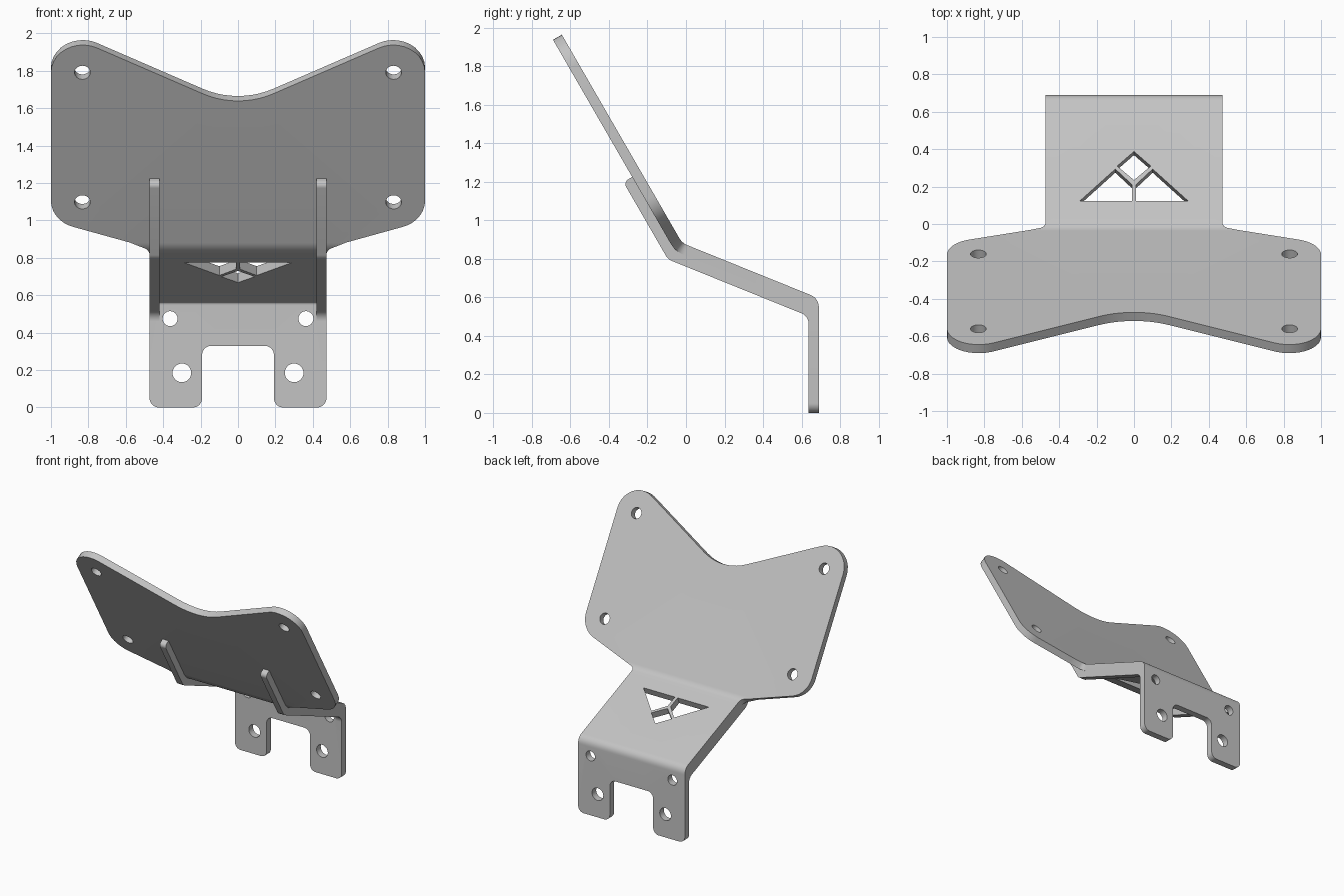
import bpy, bmesh
from math import sin, cos, tan, pi, radians
from mathutils import Vector

if "Cube" in bpy.data.objects:
    bpy.data.objects.remove(bpy.data.objects["Cube"])

grey = bpy.data.materials.new("light grey metal")
grey.use_nodes = True
grey.diffuse_color = (0.55, 0.55, 0.55, 1)
grey.node_tree.nodes["Principled BSDF"].inputs["Base Color"].default_value = grey.diffuse_color

THICK = 0.053
HALF = 0.473                                   # half width of the neck
TILT = radians(22)                             # slope of the middle section
A, B = Vector((-0.02, 0.882)), Vector((0.69, 0.595))   # bend corners (y, z)
LENGTH = (B - A).length
FOOT = -LENGTH - B.y                           # unrolled position of the bottom edge
D_UP = Vector((0.5, -sin(pi / 3)))
D_MID = (B - A).normalized()
D_DOWN = Vector((0, -1))


def rounded(points, steps=10):
    """Polygon from (a, b, radius) corners."""
    out = []
    for i, (x, y, r) in enumerate(points):
        p = Vector((x, y))
        if r == 0:
            out.append(p)
            continue
        a = (Vector(points[i - 1][:2]) - p).normalized()
        b = (Vector(points[(i + 1) % len(points)][:2]) - p).normalized()
        ang = a.angle(b)
        c = p + (a + b).normalized() * r / sin(ang / 2)
        v0, v1 = p + a * r / tan(ang / 2) - c, p + b * r / tan(ang / 2) - c
        turn = pi - ang
        for k in range(steps + 1):
            f = k / steps
            out.append(c + (v0 * sin((1 - f) * turn) + v1 * sin(f * turn)) / sin(turn))
    return out


def circle(x, y, r, n=32):
    return [Vector((x + r * cos(2 * pi * k / n), y + r * sin(2 * pi * k / n))) for k in range(n)]


def slab(name, loops, place, cuts=()):
    """Fill an outline with holes, cut it at the bend lines, thicken and place it."""
    bm = bmesh.new()
    for loop in loops:
        vs = [bm.verts.new((p.x, p.y, 0)) for p in loop]
        for i, v in enumerate(vs):
            bm.edges.new((vs[i - 1], v))
    bmesh.ops.triangle_fill(bm, edges=bm.edges[:], use_beauty=True, use_dissolve=False)
    for c in cuts:
        bmesh.ops.bisect_plane(bm, geom=bm.verts[:] + bm.edges[:] + bm.faces[:],
                               dist=1e-5, plane_co=(0, c, 0), plane_no=(0, 1, 0))
    ext = bmesh.ops.extrude_face_region(bm, geom=bm.faces[:])["geom"]
    for v in ext:
        if isinstance(v, bmesh.types.BMVert):
            v.co.z = -THICK
    for v in bm.verts:
        v.co = place(*v.co)
    bmesh.ops.recalc_face_normals(bm, faces=bm.faces[:])
    mesh = bpy.data.meshes.new(name)
    bm.to_mesh(mesh)
    bm.free()
    mesh.materials.append(grey)
    obj = bpy.data.objects.new(name, mesh)
    bpy.context.collection.objects.link(obj)
    bpy.ops.object.select_all(action="DESELECT")
    obj.select_set(True)
    bpy.context.view_layer.objects.active = obj
    bpy.ops.object.shade_smooth_by_angle(angle=radians(30))
    return obj


BENDS = ((0, A, D_UP, D_MID, 0.03), (LENGTH, B, D_MID, D_DOWN, 0.05))


def fold(x, s, t):
    """Bend the flat sheet: s runs up the sheet, t is depth from the upper skin."""
    u = -s
    at, corner, d0, d1, soft = BENDS[0] if u < LENGTH / 2 else BENDS[1]
    u -= at
    if abs(u) < soft:
        w = (u + soft) / (2 * soft)
        p = corner - d0 * soft * (1 - w) ** 2 + d1 * soft * w ** 2
        d = (d0 * (1 - w) + d1 * w).normalized()
    else:
        d = d0 if u < 0 else d1
        p = corner + d * u
    p = p + Vector((-d.y, d.x)) * t
    return Vector((x, p.x, p.y))


# Bent sheet: wings, neck and forked foot as one unrolled outline
half = [(1, 1.355, 0.17), (1, 0.165, 0.17), (HALF, -0.003, 0.04),
        (HALF, FOOT, 0.05), (0.192, FOOT, 0.05), (0.192, FOOT + 0.33, 0.05)]
outline = rounded([(0, 0.855, 0.42)] + half + [(-x, s, r) for x, s, r in reversed(half)])

# Bolt holes and the triangular window, mirrored left and right
loops = [outline]
for side in (-1, 1):
    for x, s, r in ((0.832, 0.28, 0.042), (0.832, 1.08, 0.042),
                    (0.363, FOOT + 0.475, 0.04), (0.3, FOOT + 0.185, 0.05)):
        loops.append(circle(side * x, s, r))
    loops.append([Vector((side * x, -(y - A.x) / cos(TILT))) for x, y in
                  ((0.29, 0.123), (0.1, 0.294), (0.012, 0.212), (0.012, 0.123))])
loops.append([Vector((x, -(y - A.x) / cos(TILT))) for x, y in
              ((0, 0.388), (0.09, 0.31), (0, 0.235), (-0.09, 0.31))])

cuts = [-at + soft * (k / 5 - 1) for at, _, _, _, soft in BENDS for k in range(11)]
slab("bent_bracket_plate", loops, fold, cuts)


# Stiffening ribs under both edges of the neck
def below(corner, d0, d1, depth):
    """Corner of the sheet profile moved down by depth."""
    n0, n1 = Vector((-d0.y, d0.x)), Vector((-d1.y, d1.x))
    return corner - (n0 + n1).normalized() * depth / cos(n0.angle(n1) / 2)


CORE, DEEP = 0.03, 2 * THICK
N_UP = Vector((-D_UP.y, D_UP.x))
tip = A - D_UP * 0.427
inner_y = B.x - THICK
inner_z = B.y + THICK * tan(TILT) - DEEP / cos(TILT)
rib = [(*(tip - N_UP * CORE), 0), (*(tip - N_UP * DEEP), 0.03),
       (*below(A, D_UP, D_MID, DEEP), 0.06), (inner_y, inner_z, 0.06),
       (inner_y, inner_z - 0.07, 0), (B.x - CORE, inner_z - 0.07, 0),
       (*below(B, D_MID, D_DOWN, CORE), 0), (*below(A, D_UP, D_MID, CORE), 0)]
for name, edge in (("left_rib", HALF), ("right_rib", THICK - HALF)):
    slab(name, [rounded(rib)], lambda y, z, t, e=edge: Vector((e + t, y, z)))
